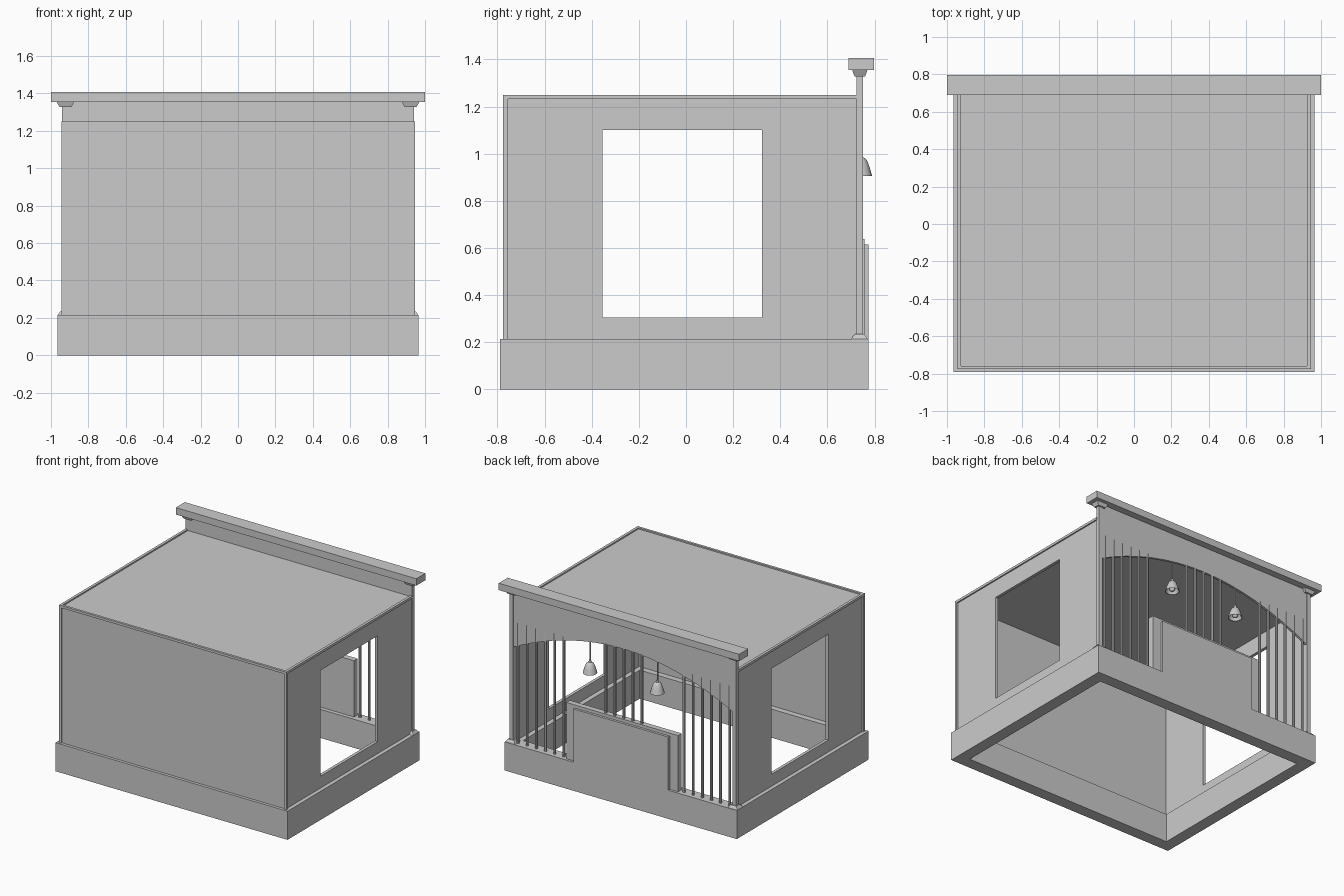
import bpy, bmesh, math
from mathutils import Vector

if "Cube" in bpy.data.objects:
    bpy.data.objects.remove(bpy.data.objects["Cube"])


def finish(name, bm):
    bmesh.ops.recalc_face_normals(bm, faces=bm.faces)
    me = bpy.data.meshes.new(name)
    bm.to_mesh(me)
    bm.free()
    ob = bpy.data.objects.new(name, me)
    bpy.context.collection.objects.link(ob)
    return ob


def frustum(name, lo, hi, z0, z1):
    """Box with rectangle lo at z0 and rectangle hi at z1 (x0, x1, y0, y1)."""
    bm = bmesh.new()
    rings = [[bm.verts.new(p) for p in ((a, c, z), (b, c, z), (b, d, z), (a, d, z))]
             for (a, b, c, d), z in ((lo, z0), (hi, z1))]
    bm.faces.new(rings[0])
    bm.faces.new(rings[1])
    for i in range(4):
        j = (i + 1) % 4
        bm.faces.new((rings[0][i], rings[0][j], rings[1][j], rings[1][i]))
    return finish(name, bm)


def box(name, x0, x1, y0, y1, z0, z1):
    r = (x0, x1, y0, y1)
    return frustum(name, r, r, z0, z1)


def frame(name, outer, inner, d0, d1, to_world):
    """Rectangular slab with a rectangular hole."""
    bm = bmesh.new()
    def ring(r, d):
        a, b, c, e = r
        return [bm.verts.new(to_world(u, v, d)) for u, v in ((a, c), (b, c), (b, e), (a, e))]
    loops = [ring(outer, d0), ring(outer, d1), ring(inner, d1), ring(inner, d0)]
    for k in range(4):
        p, q = loops[k], loops[(k + 1) % 4]
        for i in range(4):
            j = (i + 1) % 4
            bm.faces.new((p[i], p[j], q[j], q[i]))
    return finish(name, bm)


def lathe(name, profile, x, y, n):
    """Revolve (radius, z) points about a vertical axis."""
    bm = bmesh.new()
    vs = [bm.verts.new((x + r, y, z)) for r, z in profile]
    es = [bm.edges.new(e) for e in zip(vs, vs[1:])]
    bmesh.ops.spin(bm, geom=vs + es, cent=(x, y, 0), axis=(0, 0, 1),
                   angle=math.tau, steps=n, use_duplicate=False)
    bmesh.ops.remove_doubles(bm, verts=bm.verts, dist=1e-5)
    ob = finish(name, bm)
    bpy.context.view_layer.objects.active = ob
    ob.select_set(True)
    bpy.ops.object.shade_smooth_by_angle(angle=math.radians(40))
    ob.select_set(False)
    return ob


def rod(name, x, y, r, z0, z1, n=8):
    return lathe(name, [(0, z0), (r, z0), (r, z1), (0, z1)], x, y, n)


# Hollow base plinth, front wall and roof
frame("base", (-.965, .965, -.79, .775), (-.875, .875, -.70, .685), 0, .215,
      lambda u, v, d: (u, v, d))
box("front_wall", -.935, .935, -.768, -.745, .215, 1.24)
box("roof", -.935, .935, -.768, .735, 1.222, 1.24)
box("front_roof_trim", -.945, .945, -.776, -.758, 1.232, 1.25)

# Side walls with windows, corner trims, back posts with tapered feet and caps
for s, side in ((-1, "left"), (1, "right")):
    frame(side + "_wall", (-.765, .735, .215, 1.24), (-.355, .322, .305, 1.10),
          .912, .935, lambda u, v, d: (s * d, u, v))
    def sx(a, b):
        return sorted((s * a, s * b))
    box(side + "_roof_trim", *sx(.925, .945), -.776, .73, 1.232, 1.25)
    box(side + "_front_post", *sx(.925, .945), -.776, -.756, .215, 1.245)
    box(side + "_back_post", *sx(.912, .942), .724, .75, .215, 1.355)
    frustum(side + "_post_foot", (*sx(.885, .965), .70, .77), (*sx(.90, .95), .717, .757),
            .215, .235)
    frustum(side + "_beam_bracket", (*sx(.89, .955), .715, .76), (*sx(.875, .97), .705, .77),
            1.328, 1.356)

# Back fascia with arched lower edge
pts = [(-.925, 1.355)]
for i in range(17):
    x = -.925 + 1.85 * i / 16
    pts.append((x, 1.16 - .275 * x * x))
pts.append((.925, 1.355))
bm = bmesh.new()
face = bm.faces.new([bm.verts.new((x, .727, z)) for x, z in pts])
ext = bmesh.ops.extrude_face_region(bm, geom=[face])
bmesh.ops.translate(bm, vec=Vector((0, .018, 0)),
                    verts=[g for g in ext["geom"] if isinstance(g, bmesh.types.BMVert)])
finish("arched_fascia", bm)
box("top_beam", -1, 1, .69, .797, 1.355, 1.407)

# Counter: inner body and outer panel
box("counter", -.465, .465, .715, .757, .20, .638)
box("counter_panel", -.395, .395, .755, .775, .20, .615)

# Vertical bars in three groups
side_bars = [.50 + .076 * i for i in range(6)]
for x in side_bars + [-x for x in side_bars]:
    rod("bar", x, .737, .010, .21, 1.12)
for i in range(-2, 3):
    rod("middle_bar", i * .075, .737, .010, .63, 1.16)

# Hanging lamps
for x in (-.28, .28):
    lathe("lamp_shade", [(.046, .907), (.050, .905), (.040, .94), (.028, .972), (.018, .982),
                         (.010, .985), (.008, 1.0), (0, 1.0), (0, .975), (.024, .968),
                         (.046, .907)], x, .74, 16)
    rod("lamp_cord", x, .737, .005, .99, 1.16)
    lathe("lamp_bulb", [(.02 * math.sin(math.pi * i / 8), .925 - .02 * math.cos(math.pi * i / 8))
                        for i in range(9)], x, .74, 12)
    rod("bulb_socket", x, .74, .010, .94, .98)
